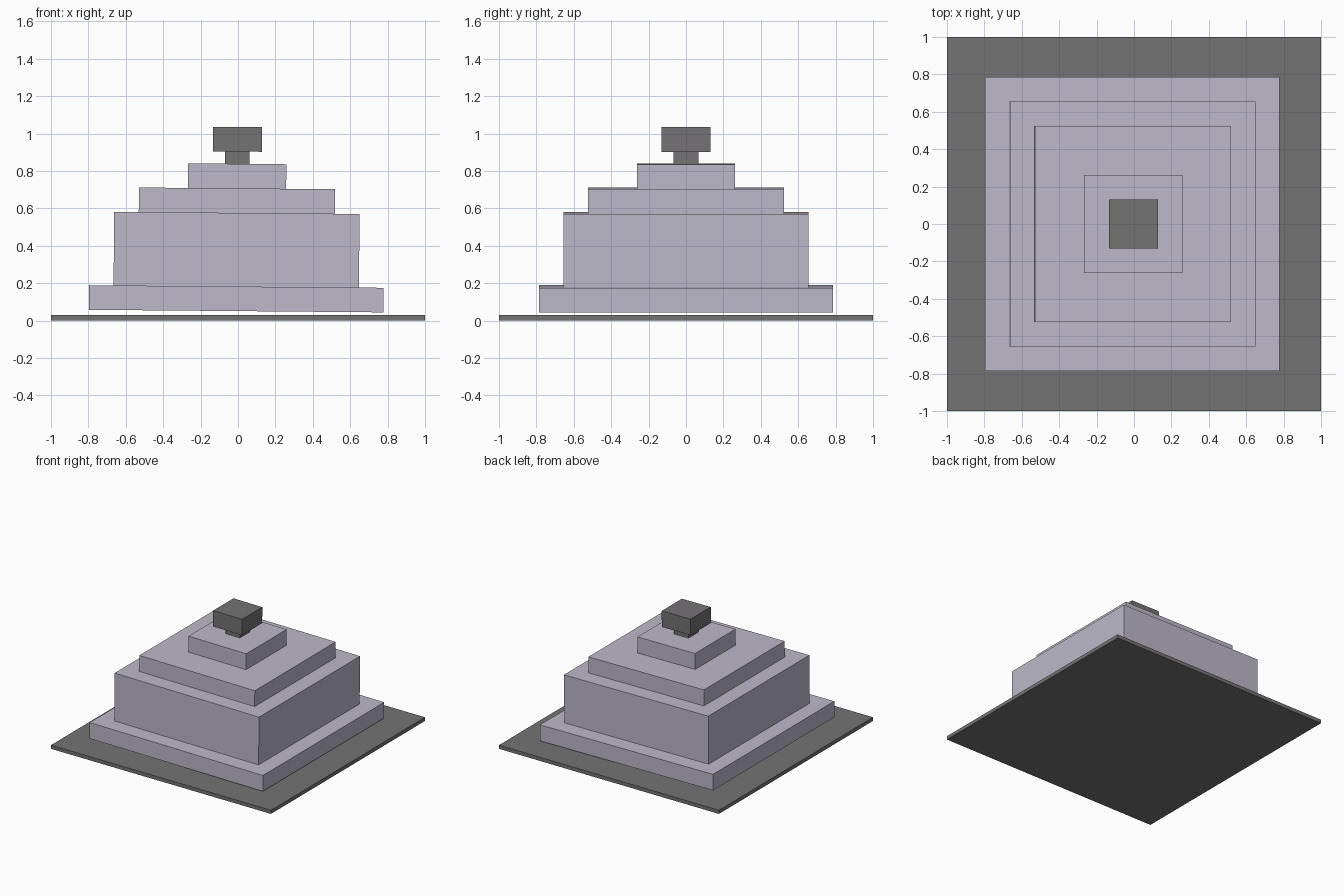
import bpy
import math
from mathutils import Matrix

if "Cube" in bpy.data.objects:
    bpy.data.objects.remove(bpy.data.objects["Cube"])

U = 0.1312                    # building module
TILT = math.radians(0.5)      # the stepped stack leans very slightly


def material(name, rgb):
    m = bpy.data.materials.new(name)
    m.diffuse_color = (*rgb, 1.0)
    m.use_nodes = True
    m.node_tree.nodes["Principled BSDF"].inputs["Base Color"].default_value = m.diffuse_color
    return m


lilac = material("pale_lilac", (0.51, 0.485, 0.585))
grey = material("dark_grey", (0.178, 0.172, 0.178))


def box(name, width, z0, z1, mat, frame=Matrix.Identity(4)):
    bpy.ops.mesh.primitive_cube_add(size=1)
    ob = bpy.context.object
    ob.name = name
    ob.data.transform(frame @ Matrix.Translation((0, 0, (z0 + z1) / 2))
                      @ Matrix.Diagonal((width, width, z1 - z0, 1)))
    ob.data.materials.append(mat)
    return ob


# Level ground slab
box("base_slab", 2.0, 0.0, 0.03, grey)

# Stack of tiers, sharing the same lean: name, width, height (in modules), colour
lean = Matrix.Translation((-0.011, 0, 0)) @ Matrix.Rotation(TILT, 4, 'Y')
tiers = [
    ("bottom_step", 12, 1, lilac),
    ("main_block", 10, 3, lilac),
    ("upper_step", 8, 1, lilac),
    ("top_step", 4, 1, lilac),
    ("knob_neck", 1, 0.5, grey),
    ("knob", 2, 1, grey),
]
z = 0.051
for name, width, height, mat in tiers:
    box(name, width * U, z, z + height * U, mat, lean)
    z += height * U
